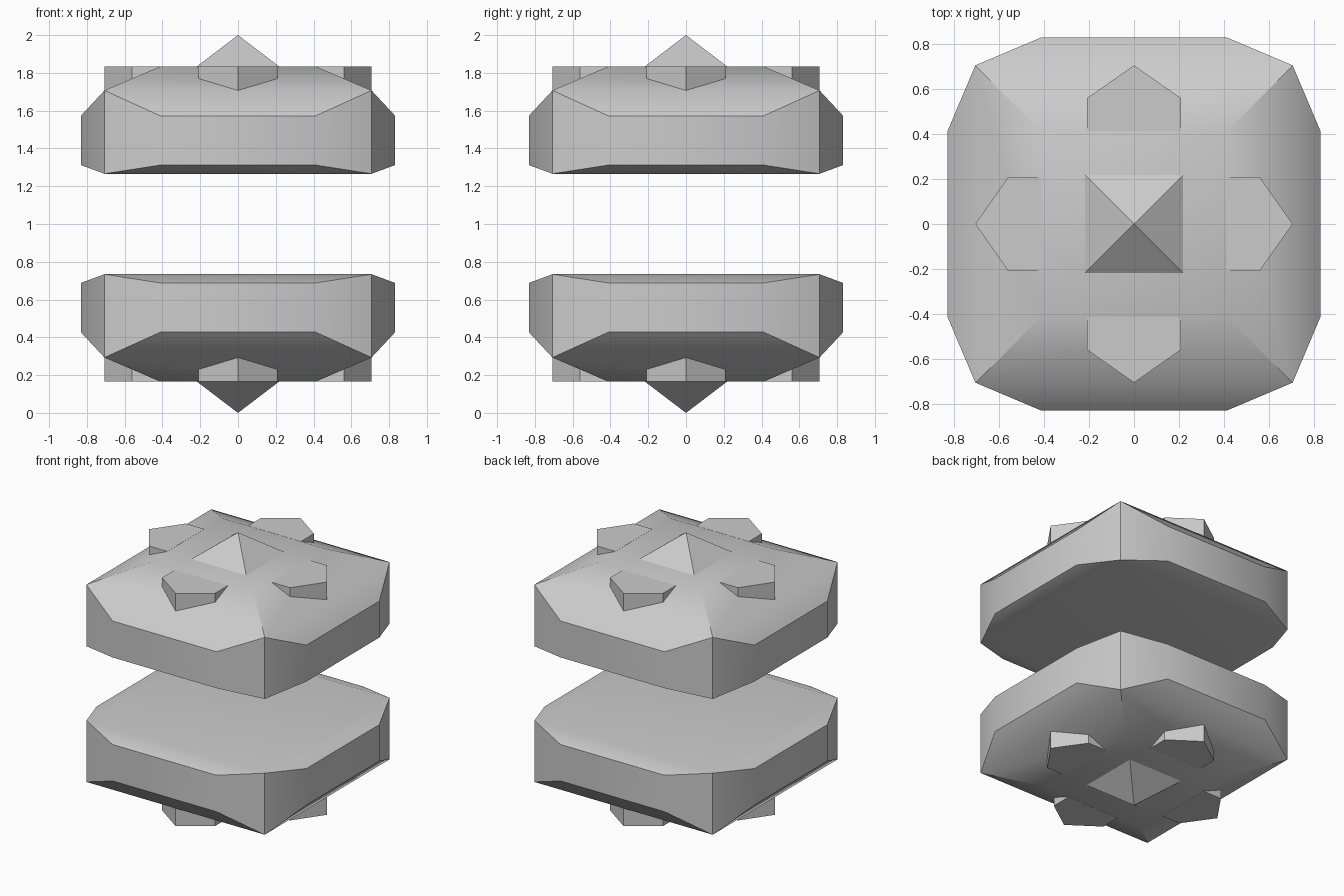
import bpy, bmesh, math
from mathutils import Matrix

if "Cube" in bpy.data.objects:
    bpy.data.objects.remove(bpy.data.objects["Cube"])


def make_part(name, faces, turns, smooth=False):
    """Repeat faces around z, weld, and mirror about the middle plane z = 1."""
    bm = bmesh.new()
    for k in range(turns):
        rot = Matrix.Rotation(k * math.pi / 2, 3, 'Z')
        for pts in faces:
            bm.faces.new([bm.verts.new(rot @ Matrix(((1, 0, 0), (0, 1, 0), (0, 0, 1))) @ bm_vec(p))
                          for p in pts])
    bmesh.ops.remove_doubles(bm, verts=bm.verts, dist=0.0005)
    bmesh.ops.holes_fill(bm, edges=bm.edges, sides=8)
    bmesh.ops.recalc_face_normals(bm, faces=bm.faces)
    me = bpy.data.meshes.new(name)
    bm.to_mesh(me)
    bm.free()
    ob = bpy.data.objects.new(name, me)
    ob.location.z = 1
    bpy.context.collection.objects.link(ob)
    if smooth:
        bpy.ops.object.select_all(action='DESELECT')
        ob.select_set(True)
        bpy.context.view_layer.objects.active = ob
        bpy.ops.object.shade_smooth_by_angle(angle=math.radians(30))
    mod = ob.modifiers.new("mirror_halves", 'MIRROR')
    mod.use_axis = (False, False, True)
    mod.use_mirror_merge = False
    return ob


def bm_vec(p):
    from mathutils import Vector
    return Vector(p)


def prism(outline, z0, z1):
    n = len(outline)
    lo = [(x, y, z0) for x, y in outline]
    hi = [(x, y, z1) for x, y in outline]
    return [lo[::-1], hi] + [[lo[i], lo[(i + 1) % n], hi[(i + 1) % n], hi[i]] for i in range(n)]


# Heights are measured from the middle plane
a, c, r = 0.412, 0.707, 0.832          # inner, corner and outer distances
z_flat, z_low, z_high, z_corner, z_top = 0.266, 0.312, 0.573, 0.707, 0.834


def strip(x0, y0, z0, x1, y1, z1):
    return [(-x0, -y0, z0), (x0, -y0, z0), (x1, -y1, z1), (-x1, -y1, z1)]


# Chunky cushion body: one side, turned four times; top and bottom get filled
side = [
    strip(c, c, z_flat, a, r, z_low),      # lower rim
    strip(a, r, z_low, a, r, z_high),      # wall
    strip(a, r, z_high, c, c, z_corner),   # upper rim
    strip(c, c, z_corner, a, a, z_top),    # sloping shoulder
]
for s in (-1, 1):                          # angled corner walls
    side.append([(s * a, -r, z_low), (s * c, -c, z_flat), (s * c, -c, z_corner), (s * a, -r, z_high)])
make_part("body", side, 4, smooth=True)

# Four pointed tabs on the shoulders
tab = [(-0.21, -0.414), (-0.21, -0.56), (0, -c), (0.21, -0.56), (0.21, -0.414)]
make_part("tabs", prism(tab, 0.6, z_top), 4)

# Pyramid stud at the pole
b = 0.218
stud = [[(-b, -b, z_top), (b, -b, z_top), (0, 0, 1.0)]]
make_part("stud", stud, 4)
